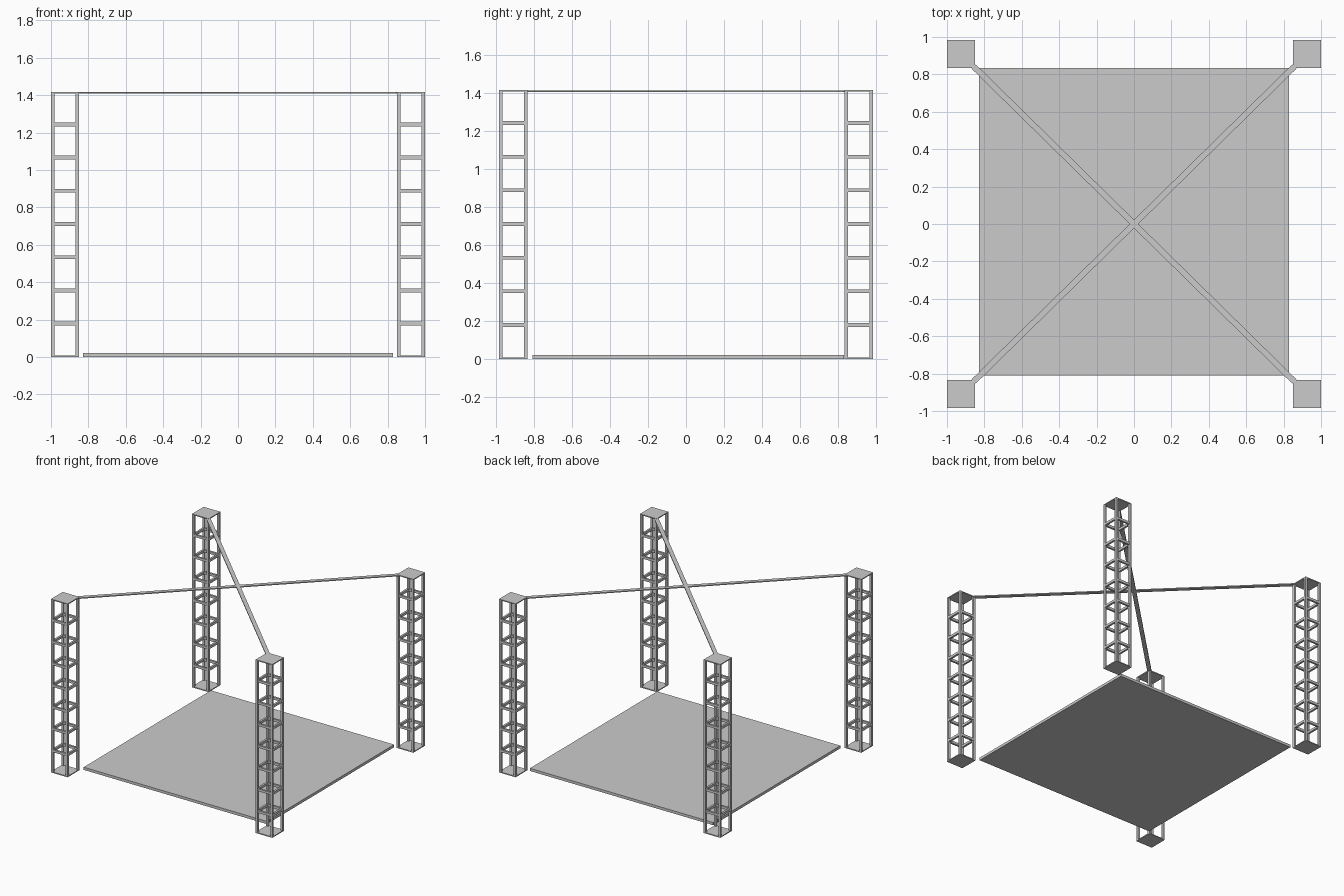
import bpy, bmesh, math
from mathutils import Matrix, Vector

if "Cube" in bpy.data.objects:
    bpy.data.objects.remove(bpy.data.objects["Cube"])

X, Y, H = 1.0, 0.985, 1.417     # outer half extents and height
W, P, CAP = 0.15, 0.018, 0.008  # tower width, post thickness, end plate thickness


def add_box(bm, lo, hi):
    lo, hi = Vector(lo), Vector(hi)
    size = hi - lo
    bmesh.ops.create_cube(bm, size=1, matrix=Matrix.Translation((lo + hi) / 2)
                          @ Matrix.Diagonal((size.x, size.y, size.z, 1)))


def finish(name, bm):
    mesh = bpy.data.meshes.new(name)
    bm.to_mesh(mesh)
    bm.free()
    obj = bpy.data.objects.new(name, mesh)
    bpy.context.collection.objects.link(obj)
    return obj


# Lattice tower, centred on its own origin
bm = bmesh.new()
h = W / 2
for sx in (-1, 1):
    for sy in (-1, 1):
        cx, cy = sx * (h - P / 2), sy * (h - P / 2)
        add_box(bm, (cx - P / 2, cy - P / 2, CAP), (cx + P / 2, cy + P / 2, H - CAP))
# Bottom and top plates
add_box(bm, (-h, -h, 0), (h, h, CAP))
add_box(bm, (-h, -h, H - CAP), (h, h, H))
# Square rung frames between the posts
for i in range(7):
    z = 0.179 + i * 0.1775
    for s in (-1, 1):
        c = s * (h - P / 2)
        r = P / 2 - 0.001
        add_box(bm, (-h + P, c - r, z - 0.01), (h - P, c + r, z + 0.01))
        add_box(bm, (c - r, -h + P, z - 0.01), (c + r, h - P, z + 0.01))
tower = finish("tower_front_left", bm)
tower.location = (-X + h, -Y + h, 0)
for name, sx, sy in (("front_right", 1, -1), ("back_left", -1, 1), ("back_right", 1, 1)):
    obj = bpy.data.objects.new("tower_" + name, tower.data)
    obj.location = (sx * (X - h), sy * (Y - h), 0)
    bpy.context.collection.objects.link(obj)

# Floor slab
bm = bmesh.new()
add_box(bm, (-0.828, -0.81, 0), (0.828, 0.833, 0.022))
finish("floor_slab", bm)

# Two flat diagonal roof straps joining the tower tops
half = math.hypot(X - W, Y - W) + 0.01
for name, s in (("strap_a", 1), ("strap_b", -1)):
    bm = bmesh.new()
    add_box(bm, (-half, -0.016, H - 0.009), (half, 0.016, H - 0.001))
    finish(name, bm).rotation_euler.z = s * math.atan2(Y - W, X - W)
